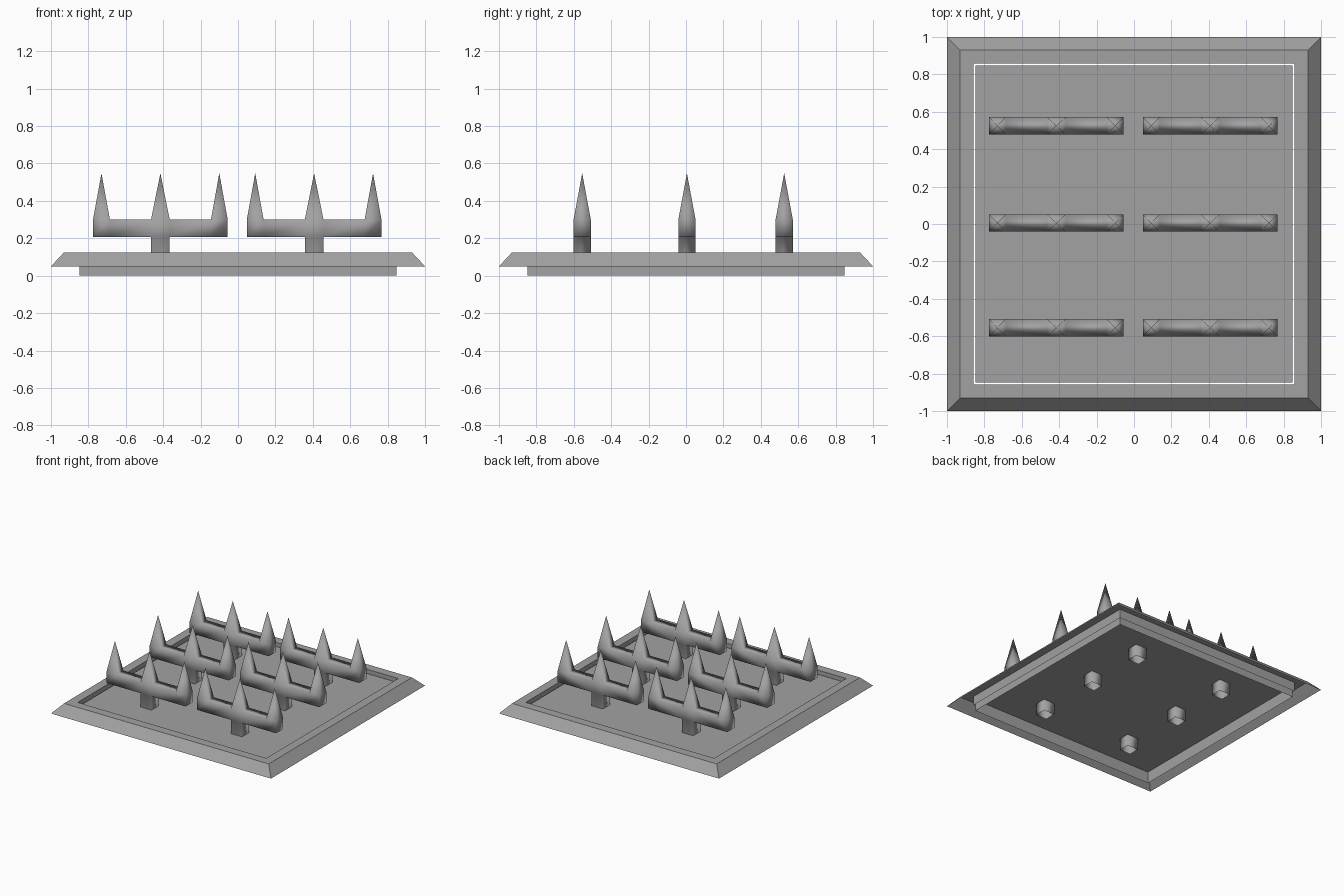
import bpy
import bmesh

if "Cube" in bpy.data.objects:
    bpy.data.objects.remove(bpy.data.objects["Cube"])

# One plain grey for everything
grey = bpy.data.materials.new("iron_grey")
grey.diffuse_color = (0.36, 0.36, 0.36, 1)
grey.use_nodes = True
grey.node_tree.nodes["Principled BSDF"].inputs["Base Color"].default_value = grey.diffuse_color


def finish(name, bm, smooth=False):
    mesh = bpy.data.meshes.new(name)
    for f in bm.faces:
        f.smooth = smooth
    bm.to_mesh(mesh)
    bm.free()
    mesh.materials.append(grey)
    obj = bpy.data.objects.new(name, mesh)
    bpy.context.collection.objects.link(obj)
    return obj


def square_rings(bm, profile):
    """Sweep a (half width, height) profile round a square; returns the rings."""
    rings = [[bm.verts.new((sx * r, sy * r, z))
              for sx, sy in ((-1, -1), (1, -1), (1, 1), (-1, 1))]
             for r, z in profile]
    for a, b in zip(rings, rings[1:]):
        for i in range(4):
            j = (i + 1) % 4
            bm.faces.new((a[i], a[j], b[j], b[i]))
    return rings


# Bevelled outer frame, hollow underneath
bm = bmesh.new()
square_rings(bm, [(1.0, 0.05), (0.93, 0.125), (0.857, 0.125), (0.857, 0.05)])
finish("frame", bm)

# Sunken plate with a skirt, open underneath
bm = bmesh.new()
rings = square_rings(bm, [(0.848, 0.0), (0.848, 0.095)])
bm.faces.new(rings[-1])
finish("plate", bm)


def spike_fork(name, cx, cy):
    """Bar carrying three spikes on a hollow post, as one smooth mesh."""
    bm = bmesh.new()
    xs = [-0.36, -0.27, -0.05, 0.05, 0.27, 0.36]
    h, low, high, tip = 0.046, 0.208, 0.30, 0.548
    cols = [[bm.verts.new((cx + x, cy + y, z))
             for y, z in ((-h, low), (h, low), (h, high), (-h, high))]
            for x in xs]
    bm.faces.new(cols[0])
    bm.faces.new(cols[-1][::-1])
    for i, (a, b) in enumerate(zip(cols, cols[1:])):
        bm.faces.new((a[0], b[0], b[3], a[3]))
        bm.faces.new((a[1], b[1], b[2], a[2]))
        top = (a[3], b[3], b[2], a[2])
        if i % 2 == 0:      # four-sided spike
            apex = bm.verts.new((cx + (xs[i] + xs[i + 1]) / 2, cy, tip))
            for k in range(4):
                bm.faces.new((top[k], top[(k + 1) % 4], apex))
        else:
            bm.faces.new(top)
        under = (a[0], a[1], b[1], b[0])
        if i == 2:          # post running down through the plate
            foot = [bm.verts.new((v.co.x, v.co.y, 0.0)) for v in under]
            for k in range(4):
                j = (k + 1) % 4
                bm.faces.new((under[k], under[j], foot[j], foot[k]))
        else:
            bm.faces.new(under)
    bmesh.ops.recalc_face_normals(bm, faces=bm.faces)
    return finish(name, bm, smooth=True)


# Two columns and three rows of forks
for row, cy in (("front", -0.555), ("middle", 0.005), ("back", 0.525)):
    for side, cx in (("left", -0.415), ("right", 0.407)):
        spike_fork(f"spike_fork_{row}_{side}", cx, cy)
